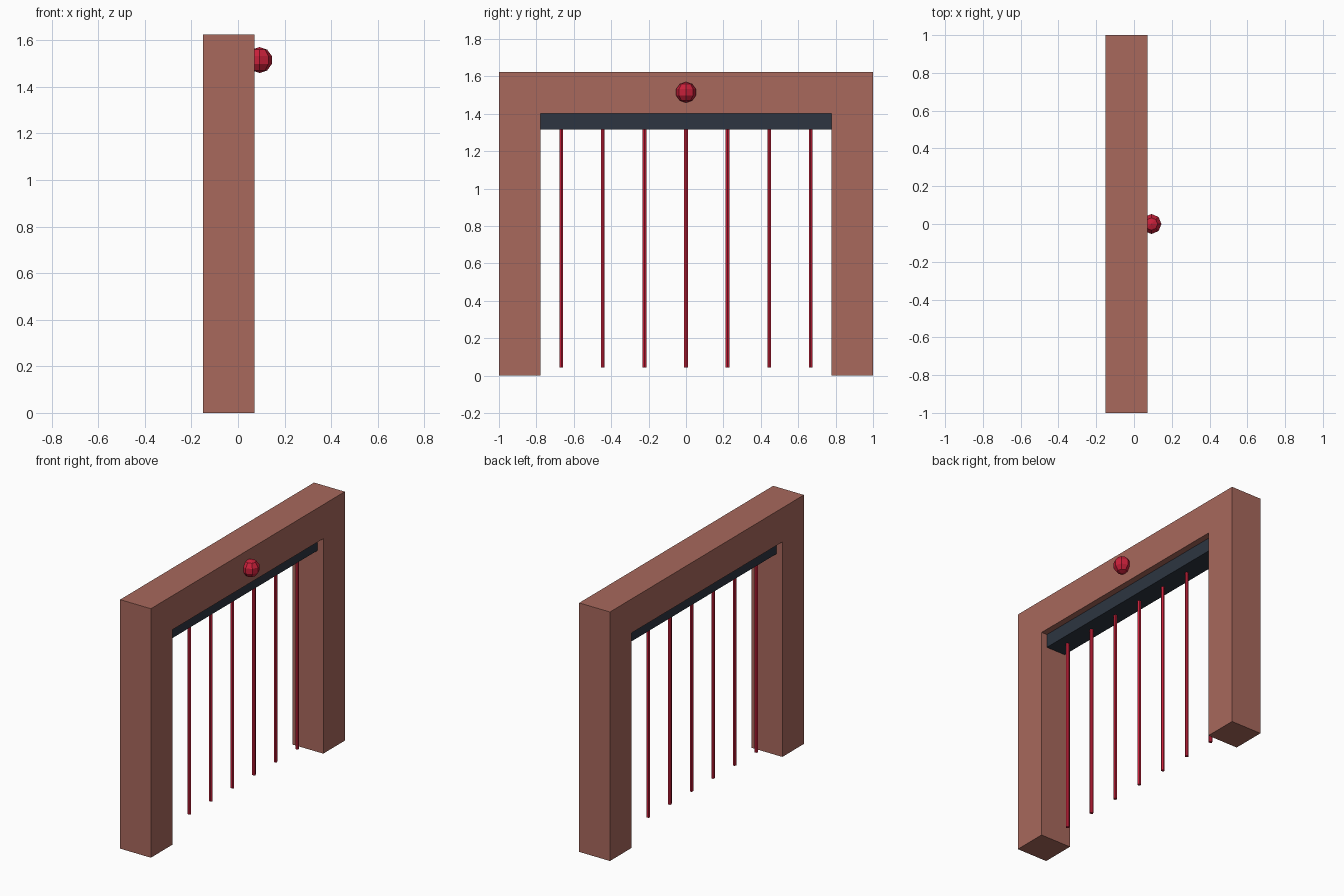
import bpy
import bmesh
from math import pi

cube = bpy.data.objects.get("Cube")
if cube:
    bpy.data.objects.remove(cube, do_unlink=True)


def material(name, srgb):
    """One flat colour, given as sRGB bytes and stored as linear values."""
    color = [((c / 255 + 0.055) / 1.055) ** 2.4 for c in srgb] + [1.0]
    mat = bpy.data.materials.new(name)
    mat.use_nodes = True
    mat.diffuse_color = color
    bsdf = next(n for n in mat.node_tree.nodes if n.type == "BSDF_PRINCIPLED")
    bsdf.inputs["Base Color"].default_value = color
    return mat


def finish(name, bm, mat):
    """Turn a bmesh into a named, flat-shaded object."""
    bmesh.ops.recalc_face_normals(bm, faces=bm.faces)
    mesh = bpy.data.meshes.new(name)
    bm.to_mesh(mesh)
    bm.free()
    mesh.materials.append(mat)
    obj = bpy.data.objects.new(name, mesh)
    bpy.context.collection.objects.link(obj)
    return obj


def extrude_profile(name, profile, x0, x1, mat):
    """Extrude a (y, z) outline along x."""
    bm = bmesh.new()
    face = bm.faces.new([bm.verts.new((x0, y, z)) for y, z in profile])
    moved = bmesh.ops.extrude_face_region(bm, geom=[face], use_keep_orig=True)
    verts = [v for v in moved["geom"] if isinstance(v, bmesh.types.BMVert)]
    bmesh.ops.translate(bm, verts=verts, vec=(x1 - x0, 0, 0))
    return finish(name, bm, mat)


clay = material("clay brown", (168, 104, 92))
slate = material("dark slate", (45, 53, 65))
crimson = material("crimson red", (200, 32, 58))

half, height = 1.0, 1.625           # outer size of the gateway
inner, lintel = 0.778, 1.403        # opening half width and height
back, front = -0.151, 0.071         # gateway depth along x
mid = (back + front) / 2
bar_bottom = 1.315

# Gateway: two legs and a lintel in one outline
extrude_profile("gateway_frame", [
    (-half, 0), (-inner, 0), (-inner, lintel), (inner, lintel),
    (inner, 0), (half, 0), (half, height), (-half, height)], back, front, clay)

# Recessed bar under the lintel
extrude_profile("emitter_bar", [
    (-inner, bar_bottom), (inner, bar_bottom), (inner, lintel), (-inner, lintel)],
    mid - 0.07, mid + 0.07, slate)

# Seven thin hanging rods
rod_bottom = 0.045
for i in range(-3, 4):
    bpy.ops.mesh.primitive_cylinder_add(
        vertices=6, radius=0.0115, depth=bar_bottom - rod_bottom,
        location=(mid, i * 0.2222, (bar_bottom + rod_bottom) / 2),
        rotation=(0, 0, pi / 2))
    rod = bpy.context.object
    rod.name = f"beam_rod_{i + 4}"
    rod.data.materials.append(crimson)

# Warning lamp set into the lintel face
bpy.ops.mesh.primitive_uv_sphere_add(
    segments=8, ring_count=5, radius=0.0556, location=(0.0925, 0, 1.515))
lamp = bpy.context.object
lamp.name = "warning_lamp"
lamp.data.materials.append(crimson)
